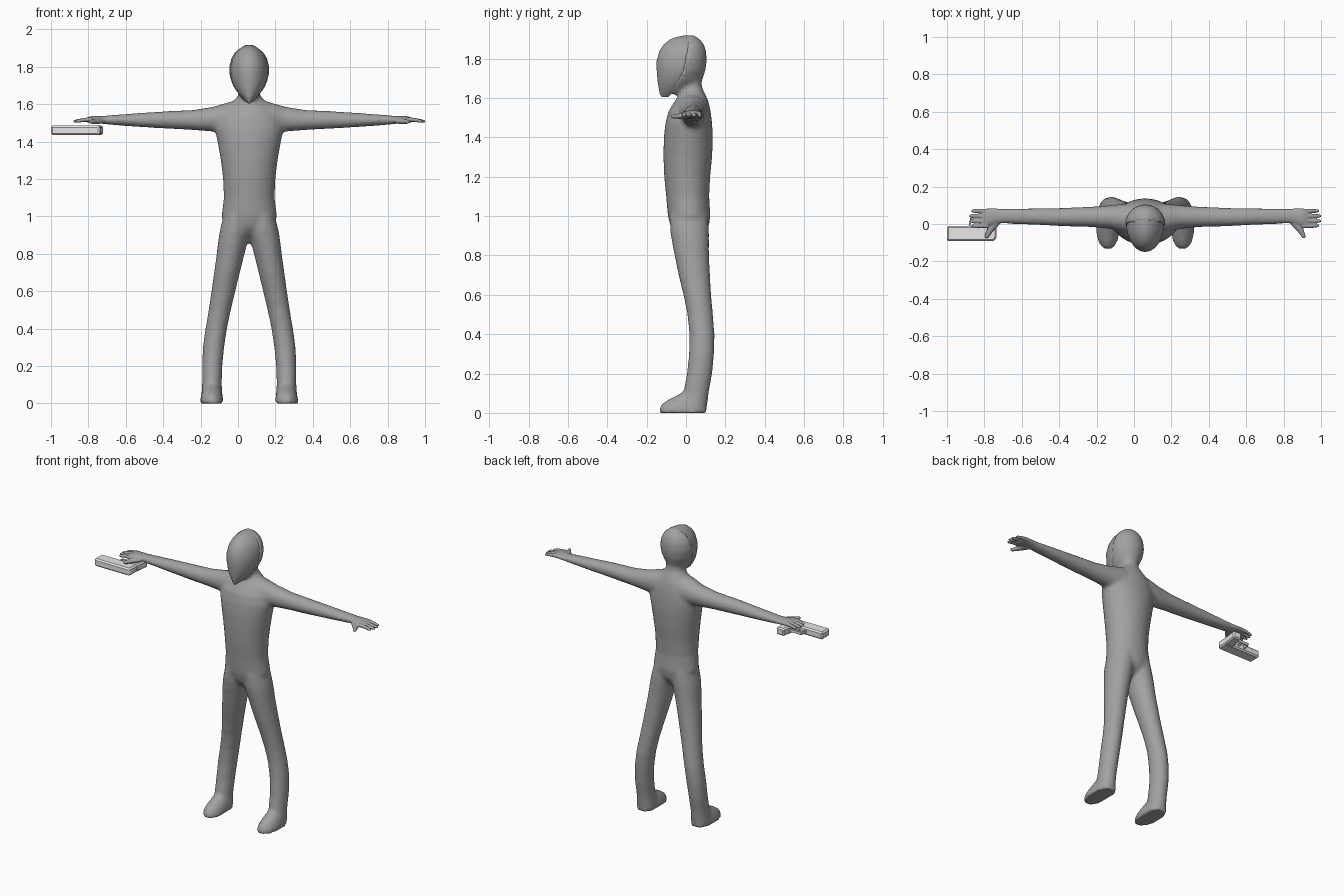
import bpy, bmesh, math
from mathutils import Vector

CX = 0.06  # centre line of the figure


def material(name, value):
    m = bpy.data.materials.new(name)
    m.diffuse_color = (value, value, value, 1)
    return m


BODY = material("mid_grey", 0.36)
METAL = material("light_grey", 0.88)


def loft(bm, axis, rings, half=0, side=1, n=28):
    """Elliptical rings (t, a0, a1, b0, b1) along an axis; half flattens one side of b."""
    loops = []
    for t, a0, a1, b0, b1 in rings:
        loop = []
        for i in range(n):
            ang = 2 * math.pi * (i + 0.5) / n
            s = math.sin(ang)
            a = (a0 + a1) / 2 + (a1 - a0) / 2 * math.cos(ang)
            if half > 0:
                b = b0 + (b1 - b0) * max(s, 0)
            elif half < 0:
                b = b1 + (b1 - b0) * min(s, 0)
            else:
                b = (b0 + b1) / 2 + (b1 - b0) / 2 * s
            p = {"x": (t, a, b), "y": (a, t, b), "z": (a, b, t)}[axis]
            loop.append(bm.verts.new((CX + side * p[0], p[1], p[2])))
        loops.append(loop)
    faces = [bm.faces.new(loops[0]), bm.faces.new(loops[-1])]
    for lo, hi in zip(loops, loops[1:]):
        for i in range(n):
            j = (i + 1) % n
            faces.append(bm.faces.new((lo[i], lo[j], hi[j], hi[i])))
    bmesh.ops.recalc_face_normals(bm, faces=faces)


def make(name, bm, mat):
    me = bpy.data.meshes.new(name)
    bm.to_mesh(me)
    bm.free()
    me.materials.append(mat)
    ob = bpy.data.objects.new(name, me)
    bpy.context.collection.objects.link(ob)
    return ob


def blend(ob, voxel, iterations):
    """Fuse overlapping lofts into one smooth skin."""
    r = ob.modifiers.new("fuse", "REMESH")
    r.mode = "VOXEL"
    r.voxel_size = voxel
    r.use_smooth_shade = True
    s = ob.modifiers.new("soften", "SMOOTH")
    s.factor = 0.5
    s.iterations = iterations


def sym(rows):
    return [(z, -h, h, y0, y1) for z, h, y0, y1 in rows]


# Body: torso with neck, arms, legs and feet
bm = bmesh.new()
loft(bm, "z", sym([
    (.895, .05, -.035, .075), (.92, .09, -.062, .1), (.95, .125, -.08, .117),
    (1.0, .149, -.092, .124), (1.05, .142, -.097, .121),
    (1.1, .136, -.101, .118), (1.2, .14, -.111, .123), (1.3, .152, -.115, .133),
    (1.4, .17, -.113, .137), (1.47, .184, -.105, .133), (1.53, .17, -.09, .126),
    (1.58, .13, -.06, .115), (1.615, .085, -.035, .1), (1.65, .057, -.027, .083),
    (1.7, .056, -.03, .077)]))
for side in (1, -1):
    loft(bm, "x", [
        (.02, -.06, .11, 1.42, 1.63), (.1, -.05, .11, 1.44, 1.614),
        (.19, -.025, .1, 1.453, 1.587), (.3, -.016, .092, 1.462, 1.569),
        (.45, -.012, .086, 1.47, 1.562), (.6, -.004, .084, 1.479, 1.552),
        (.72, .0, .083, 1.488, 1.543), (.8, .002, .082, 1.496, 1.536)], side=side)
    loft(bm, "z", [
        (1.12, .03, .1, -.05, .07), (1.0, -.01, .138, -.083, .112),
        (.92, -.008, .158, -.08, .117), (.86, .01, .167, -.07, .117),
        (.8, .025, .174, -.058, .117), (.7, .05, .188, -.038, .122),
        (.6, .074, .202, -.013, .128), (.5, .098, .217, .007, .137),
        (.4, .119, .234, .017, .145), (.3, .134, .248, .015, .143),
        (.2, .144, .252, .005, .133), (.1, .147, .252, -.014, .115),
        (.04, .142, .257, -.03, .108), (0, .138, .26, -.03, .102)], side=side)
    loft(bm, "y", [
        (.1, .17, .235, 0, .06), (.05, .146, .257, 0, .11), (0, .138, .262, 0, .115),
        (-.05, .138, .262, 0, .088), (-.09, .146, .254, 0, .067),
        (-.12, .162, .237, 0, .048), (-.133, .182, .218, 0, .03)], half=1, side=side)
# Head: rounded back, cut flat where the mask sits
loft(bm, "z", sym([
    (1.618, .02, -.088, -.03), (1.635, .042, -.078, .04), (1.66, .062, -.062, .07),
    (1.69, .085, -.045, .083), (1.74, .104, -.016, .099), (1.79, .11, -.006, .106),
    (1.84, .101, .003, .102), (1.875, .08, .008, .09), (1.9, .052, .012, .068),
    (1.92, .02, .016, .036)]), half=1)
blend(make("body", bm, BODY), 0.011, 6)

# Face mask: pointed shell on the front of the head, slightly narrower than it
bm = bmesh.new()
loft(bm, "z", sym([
    (1.604, .005, -.122, -.09), (1.62, .024, -.133, -.075), (1.65, .051, -.139, -.056),
    (1.69, .078, -.145, -.033), (1.74, .097, -.149, -.005), (1.79, .101, -.149, .005),
    (1.84, .091, -.135, .013), (1.87, .076, -.114, .018), (1.895, .053, -.084, .022),
    (1.909, .031, -.05, .024), (1.916, .01, -.015, .025)]), half=-1, n=48)
mask = make("face_mask", bm, BODY)
bpy.context.view_layer.objects.active = mask
mask.select_set(True)
bpy.ops.object.shade_smooth_by_angle(angle=math.radians(40))
mask.select_set(False)

# Hands: palm, four fingers and thumb
for side, name in ((1, "left_hand"), (-1, "right_hand")):
    bm = bmesh.new()
    loft(bm, "x", [
        (.75, .006, .078, 1.495, 1.537), (.8, .0, .083, 1.497, 1.537),
        (.84, -.014, .083, 1.5, 1.537), (.87, -.018, .08, 1.504, 1.528)], side=side)
    for y, tip in ((.070, .926), (.043, .937), (.016, .937), (-.010, .925)):
        loft(bm, "x", [
            (.84, y - .012, y + .012, 1.506, 1.532), (.89, y - .011, y + .011, 1.505, 1.526),
            (tip - .012, y - .010, y + .010, 1.5, 1.519), (tip + .004, y - .006, y + .006, 1.503, 1.514)],
            side=side, n=12)
    loft(bm, "y", [
        (.03, .755, .83, 1.497, 1.53), (-.01, .785, .84, 1.494, 1.525),
        (-.04, .815, .85, 1.493, 1.52), (-.068, .835, .86, 1.496, 1.516),
        (-.076, .841, .854, 1.5, 1.512)], side=side, n=14)
    blend(make(name, bm, BODY), 0.004, 4)


# Hand tool lying flat under one palm
def plate(name, outline, z0, z1, bevel):
    bm = bmesh.new()
    face = bm.faces.new([bm.verts.new((x, y, z0)) for x, y in outline])
    ext = bmesh.ops.extrude_face_region(bm, geom=[face])
    bmesh.ops.translate(bm, vec=Vector((0, 0, z1 - z0)),
                        verts=[v for v in ext["geom"] if isinstance(v, bmesh.types.BMVert)])
    bmesh.ops.recalc_face_normals(bm, faces=bm.faces)
    ob = make(name, bm, METAL)
    b = ob.modifiers.new("bevel", "BEVEL")
    b.width = bevel
    b.segments = 1


plate("barrel", [(-1, -.092), (-.745, -.092), (-.735, -.07), (-.735, -.01), (-1, -.01)],
      1.435, 1.485, .009)
plate("grip", [(-.8, -.025), (-.735, -.025), (-.722, .08), (-.778, .085)], 1.436, 1.485, .008)
plate("guard_front", [(-.885, -.015), (-.875, -.015), (-.868, .03), (-.876, .034)], 1.452, 1.472, .002)
plate("guard_bar", [(-.878, .026), (-.785, .026), (-.785, .035), (-.875, .035)], 1.452, 1.472, .002)
plate("trigger", [(-.838, -.015), (-.826, -.015), (-.834, .018), (-.841, .018)], 1.456, 1.468, .002)
